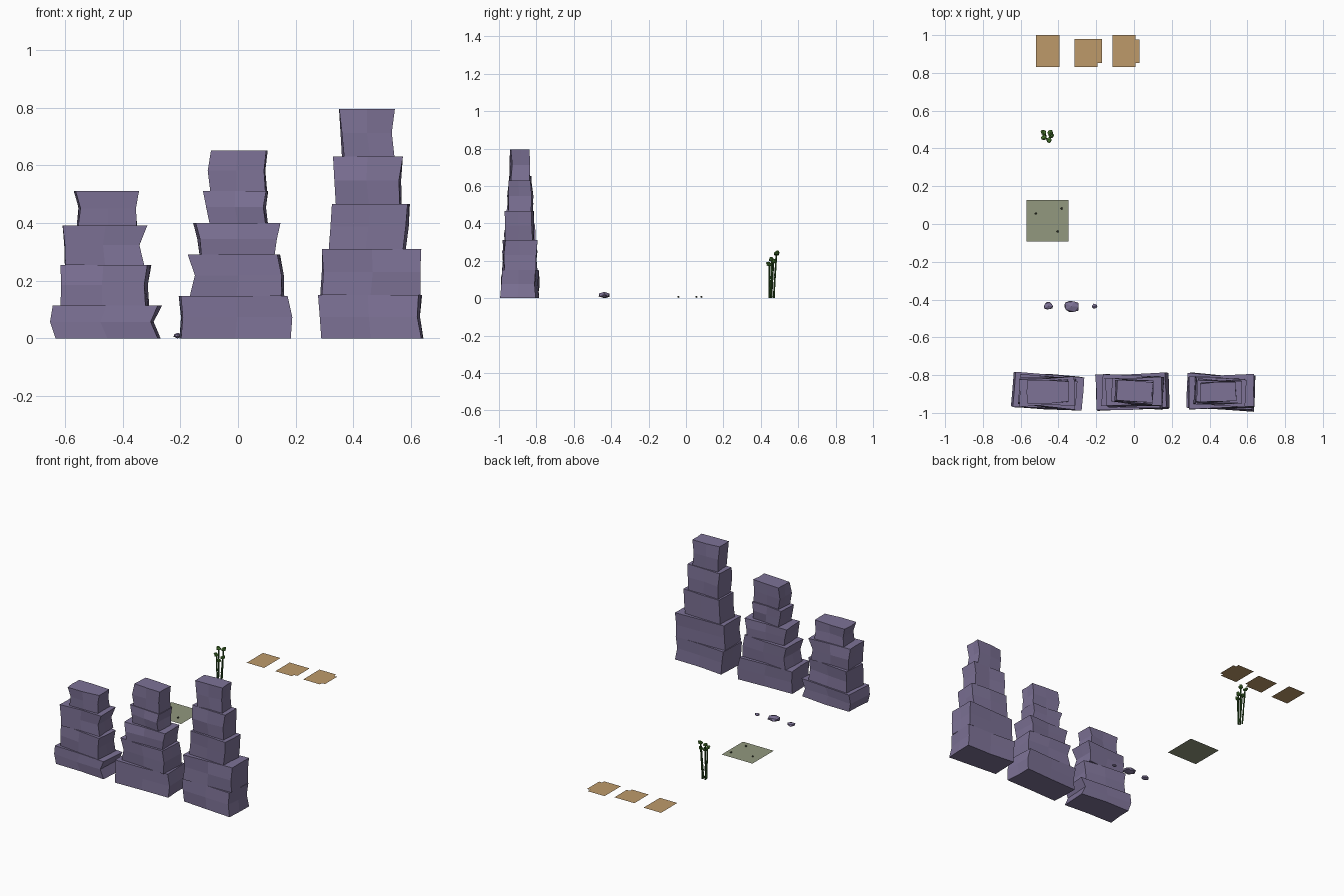
import bpy, bmesh, math, random
from mathutils import Vector, Matrix

if "Cube" in bpy.data.objects:
    bpy.data.objects.remove(bpy.data.objects["Cube"])

random.seed(4)


def srgb(r, g, b):
    return tuple((c / 255 / 12.92) if c < 10 else ((c / 255 + 0.055) / 1.055) ** 2.4
                 for c in (r, g, b)) + (1.0,)


def material(name, rgb):
    m = bpy.data.materials.new(name)
    m.diffuse_color = srgb(*rgb)
    m.use_nodes = True
    m.node_tree.nodes["Principled BSDF"].inputs["Base Color"].default_value = m.diffuse_color
    return m


ROCK = material("purple_rock", (125, 114, 150))
TAN = material("tan_paper", (190, 154, 106))
MOSS = material("grey_green_ground", (146, 152, 126))
STALK = material("dark_green_stalk", (52, 92, 40))
LEAF = material("leaf_green", (78, 128, 52))
DARK = material("dark_sprout", (72, 80, 62))


def finish(bm, name, mat):
    bmesh.ops.recalc_face_normals(bm, faces=bm.faces)
    me = bpy.data.meshes.new(name)
    bm.to_mesh(me)
    bm.free()
    me.materials.append(mat)
    ob = bpy.data.objects.new(name, me)
    bpy.context.collection.objects.link(ob)
    return ob


# Stacked rock pillars: each layer is a box with a middle ring
def add_layer(target, z0, z1, left, right, depth, yaw, cy=-0.888):
    bm = bmesh.new()
    bmesh.ops.create_cube(bm, size=2)
    bmesh.ops.subdivide_edges(bm, edges=bm.edges[:], cuts=1, use_grid_fill=True)
    a = math.radians(yaw)
    cx = (sum(left) + sum(right)) / 6
    trim = depth / 2 * abs(math.sin(a))
    for v in bm.verts:
        u, w, h = v.co
        k = round(h) + 1
        lo, hi = left[k] + trim, right[k] - trim
        x = (lo + hi) / 2 + u * (hi - lo) / 2 - cx
        y = w * depth / 2 + random.uniform(-0.006, 0.006)
        x += random.uniform(-0.003, 0.003)
        z = (z0 + z1) / 2 + h * (z1 - z0) / 2
        v.co = (cx + x * math.cos(a) - y * math.sin(a),
                cy + x * math.sin(a) + y * math.cos(a), z)
    part = bpy.data.meshes.new("layer")
    bm.to_mesh(part)
    bm.free()
    target.from_mesh(part)
    bpy.data.meshes.remove(part)


def pillar(name, layers):
    bm = bmesh.new()
    z = 0
    for top, left, right, depth, yaw in layers:
        add_layer(bm, z, top, left, right, depth, yaw)
        z = top
    finish(bm, name, ROCK)


# top z, left edge (bottom, middle, top), right edge, depth, yaw
pillar("rock_pillar_short", [
    (.115, (-.63, -.65, -.64), (-.265, -.29, -.265), .18, -3.5),
    (.255, (-.615, -.612, -.615), (-.305, -.31, -.297), .155, -6),
    (.392, (-.598, -.602, -.608), (-.328, -.341, -.314), .145, 1),
    (.51, (-.556, -.55, -.567), (-.348, -.355, -.341), .115, 1)])
pillar("rock_pillar_middle", [
    (.147, (-.203, -.2, -.203), (.182, .187, .172), .185, 2),
    (.29, (-.168, -.152, -.172), (.161, .157, .147), .165, -3),
    (.4, (-.133, -.14, -.154), (.13, .133, .147), .15, 2),
    (.51, (-.102, -.11, -.123), (.106, .095, .106), .125, -4),
    (.652, (-.095, -.106, -.095), (.1, .097, .103), .11, -4)])
pillar("rock_pillar_tall", [
    (.15, (.286, .283, .276), (.643, .633, .636), .182, -3),
    (.31, (.286, .292, .289), (.633, .633, .637), .172, 1),
    (.465, (.317, .32, .324), (.58, .59, .598), .142, -3),
    (.63, (.338, .334, .331), (.567, .563, .574), .125, -2),
    (.795, (.362, .355, .348), (.543, .532, .543), .102, 3)])


# Low-poly blobs for pebbles and leaf tufts
def add_blob(bm, centre, size, jitter):
    vs = bmesh.ops.create_icosphere(bm, subdivisions=1, radius=1)["verts"]
    for v in vs:
        n = v.co * random.uniform(1 - jitter, 1 + jitter * 0.5)
        v.co = Vector(centre) + Vector([n[i] * size[i] / 2 for i in range(3)])


for name, x, y, sx, sy, sz in (("pebble_medium", -.454, -.434, .058, .047, .026),
                               ("pebble_large", -.33, -.437, .096, .074, .038),
                               ("pebble_small", -.209, -.435, .033, .029, .019)):
    bm = bmesh.new()
    add_blob(bm, (x, y, sz / 2), (sx, sy, sz), 0.15)
    lowest = min(v.co.z for v in bm.verts)
    bmesh.ops.translate(bm, verts=bm.verts[:], vec=(0, 0, -lowest))
    finish(bm, name, ROCK)


# Thin flat tiles
def tile(name, outline, mat, thick=0.004):
    bm = bmesh.new()
    f = bm.faces.new([bm.verts.new((x, y, 0)) for x, y in outline])
    side = bmesh.ops.solidify(bm, geom=[f], thickness=thick)
    lowest = min(v.co.z for v in bm.verts)
    bmesh.ops.translate(bm, verts=bm.verts[:], vec=(0, 0, -lowest))
    finish(bm, name, mat)


tile("ground_patch", [(-.568, -.092), (-.346, -.092), (-.346, .127), (-.568, .127)], MOSS)
tile("path_tile_plain", [(-.52, .832), (-.394, .832), (-.394, 1), (-.52, 1)], TAN)
tile("path_tile_edge", [(-.314, .832), (-.193, .832), (-.193, .853), (-.17, .853),
                        (-.17, .98), (-.314, .98)], TAN)
tile("path_tile_corner", [(-.113, .832), (.008, .832), (.008, .853), (.03, .853),
                          (.03, .977), (.008, .977), (.008, 1), (-.113, 1)], TAN)

# Tiny sprouts on the ground patch
bm = bmesh.new()
for x, y in ((-.52, .055), (-.383, .082), (-.404, -.04)):
    add_blob(bm, (x, y, .007), (.013, .013, .011), 0.1)
finish(bm, "ground_sprouts", DARK)


# Bamboo clump: jointed stalks topped with leaf tufts
def add_rod(bm, p, q, r0, r1):
    d = q - p
    mat = Matrix.Translation((p + q) / 2) @ d.to_track_quat("Z", "Y").to_matrix().to_4x4()
    bmesh.ops.create_cone(bm, cap_ends=True, segments=6, radius1=r0, radius2=r1,
                          depth=d.length, matrix=mat)


stalks, tufts = bmesh.new(), bmesh.new()
for bx, by, tx, ty, h in ((-.468, .468, -.478, .483, .235),
                          (-.448, .47, -.443, .483, .24),
                          (-.446, .456, -.438, .468, .195),
                          (-.464, .452, -.476, .458, .205),
                          (-.455, .446, -.45, .445, .18)):
    p, q = Vector((bx, by, 0)), Vector((tx, ty, h))
    for i in range(4):
        a, b = p.lerp(q, i / 4), p.lerp(q, (i + 1) / 4)
        add_rod(stalks, a, b, .0055, .004)
    add_blob(tufts, q, (.032, .032, .02), 0.1)
    add_blob(tufts, q + Vector(((tx + .455) * .3, (ty - .465) * .3, .008)),
             (.022, .024, .016), 0.1)
finish(stalks, "bamboo_stalks", STALK)
finish(tufts, "bamboo_leaves", LEAF)
